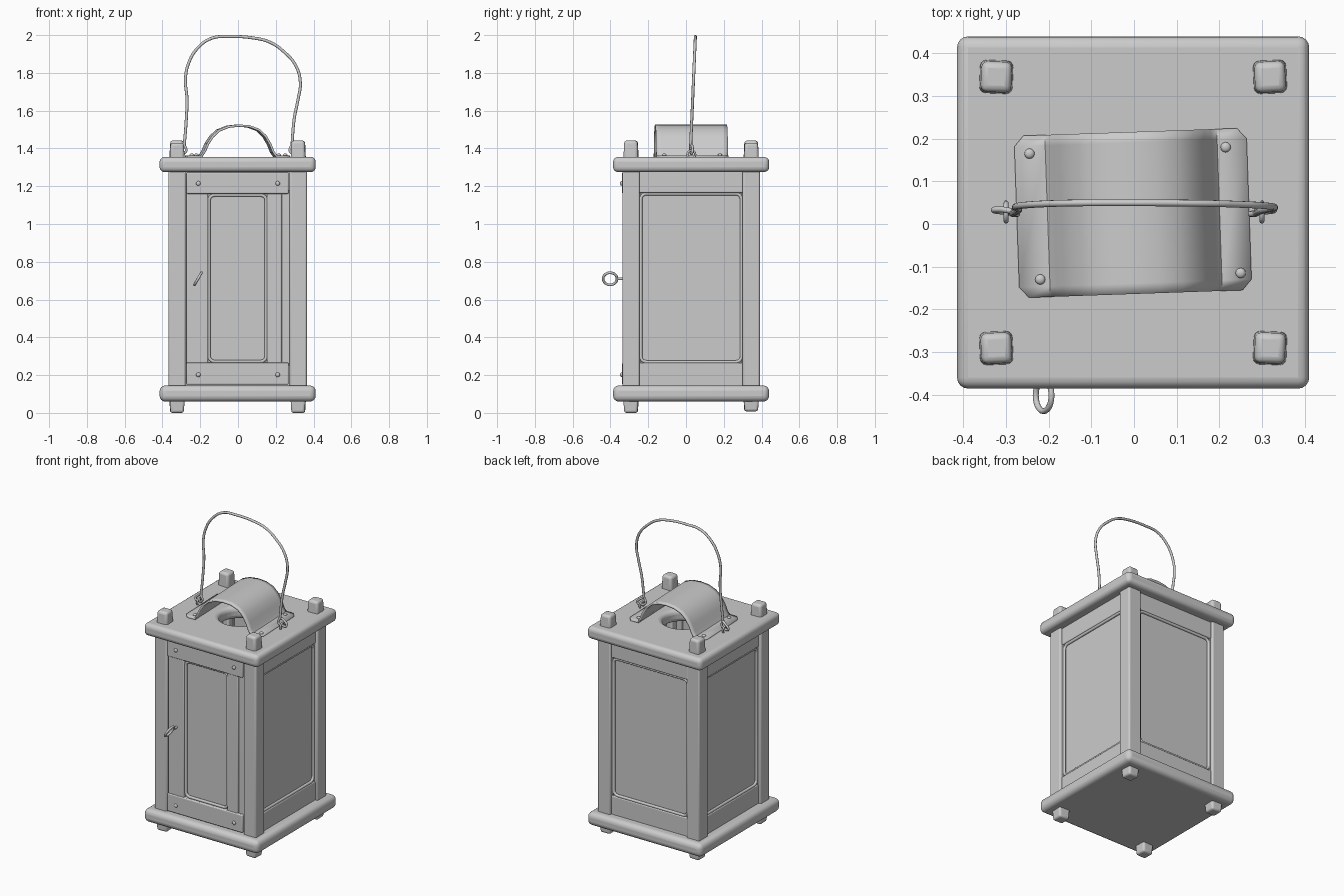
import bpy, bmesh, math
from mathutils import Vector, Matrix

default = bpy.data.objects.get("Cube")
if default:
    bpy.data.objects.remove(default)

CX, CY = -0.002, 0.027          # centre of the lantern body
grey = bpy.data.materials.new("plain grey")
grey.use_nodes = True
GREY = (0.6, 0.6, 0.6, 1)
grey.diffuse_color = GREY
grey.node_tree.nodes["Principled BSDF"].inputs["Base Color"].default_value = GREY


def finish(ob, bevel=0.0, segments=3):
    ob.data.materials.clear()
    ob.data.materials.append(grey)
    if bevel:
        mod = ob.modifiers.new("soft edges", 'BEVEL')
        mod.width, mod.segments, mod.limit_method = bevel, segments, 'ANGLE'
    bpy.ops.object.select_all(action='DESELECT')
    ob.select_set(True)
    bpy.context.view_layer.objects.active = ob
    bpy.ops.object.shade_smooth_by_angle(angle=math.radians(40))
    return ob


def mesh_object(name, bm):
    me = bpy.data.meshes.new(name)
    bm.to_mesh(me)
    bm.free()
    ob = bpy.data.objects.new(name, me)
    bpy.context.collection.objects.link(ob)
    return ob


def box(name, lo, hi, bevel=0.006, taper=0.0, turn=0.0):
    """Box between two corners; taper shrinks the top, or the bottom if negative."""
    lo, hi = Vector(lo), Vector(hi)
    bm = bmesh.new()
    bmesh.ops.create_cube(bm, size=1)
    for v in bm.verts:
        if v.co.z * taper > 0:
            v.co.xy *= 1 - abs(taper)
        v.co = Vector(a * b for a, b in zip(v.co, hi - lo))
    bm.transform(Matrix.Translation((lo + hi) / 2) @ Matrix.Rotation(turn, 4, 'Z'))
    return finish(mesh_object(name, bm), bevel)


def wire(name, points, radius, closed=False, smooth=True):
    cu = bpy.data.curves.new(name, 'CURVE')
    cu.dimensions = '3D'
    cu.bevel_depth, cu.bevel_resolution, cu.resolution_u = radius, 3, 6
    cu.use_fill_caps = True
    if smooth:
        sp = cu.splines.new('BEZIER')
        sp.bezier_points.add(len(points) - 1)
        for bp, p in zip(sp.bezier_points, points):
            bp.co = p
            bp.handle_left_type = bp.handle_right_type = 'AUTO'
    else:
        sp = cu.splines.new('POLY')
        sp.points.add(len(points) - 1)
        for bp, p in zip(sp.points, points):
            bp.co = (*p, 1)
    sp.use_cyclic_u = closed
    ob = bpy.data.objects.new(name, cu)
    bpy.context.collection.objects.link(ob)
    bpy.ops.object.select_all(action='DESELECT')
    ob.select_set(True)
    bpy.context.view_layer.objects.active = ob
    bpy.ops.object.convert(target='MESH')
    return finish(bpy.context.object)


def ring(name, centre, radius, thick, tilt=Matrix()):
    """Ring lying in the YZ plane."""
    pts = []
    for i in range(24):
        a = i * math.tau / 24
        pts.append(Vector(centre) + tilt @ Vector((0, math.cos(a), math.sin(a))) * radius)
    return wire(name, pts, thick, True, False)


def nail(name, loc, direction):
    bm = bmesh.new()
    bmesh.ops.create_uvsphere(bm, u_segments=12, v_segments=8, radius=0.012)
    ob = mesh_object(name, bm)
    ob.location = loc
    ob.scale = [0.7 if d else 1 for d in direction]
    return finish(ob)


def bead(name, half, low, high, place, radius=0.009, corner=0.03, offset=0.0):
    """Rounded rectangle moulding around a pane."""
    pts = []
    for q, (sx, z) in enumerate(((1, high), (-1, high), (-1, low), (1, low))):
        sz = 1 if z == high else -1
        for i in range(6):
            a = (q + i / 5) * math.pi / 2
            pts.append(place @ Vector((offset + sx * (half - corner) + corner * math.cos(a),
                                       -0.338, z - sz * corner + corner * math.sin(a))))
    return wire(name, pts, radius, True, False)


# Base plate and roof plate with its smoke hole
def plate(name, z0, z1):
    return box(name, (CX - .413, CY - .413, z0), (CX + .413, CY + .413, z1), 0)

finish(plate("base_plate", .06, .145), .03, 4)
roof = plate("roof_plate", 1.275, 1.355)
bm = bmesh.new()
bmesh.ops.create_cone(bm, cap_ends=True, segments=48, radius1=.125, radius2=.125, depth=.5)
cutter = mesh_object("hole_cutter", bm)
cutter.location = (0, .025, 1.3)
cutter.hide_render = True
cut = roof.modifiers.new("smoke hole", 'BOOLEAN')
cut.object, cut.solver = cutter, 'EXACT'
bpy.context.view_layer.objects.active = roof
bpy.ops.object.modifier_apply(modifier=cut.name)
bpy.data.objects.remove(cutter)
finish(roof, .026, 4)

# Corner posts with pegs through both plates
for sx, side in ((-1, "right"), (1, "left")):
    for sy, end in ((-1, "front"), (1, "back")):
        x, y, tag = CX + sx * .321, CY + sy * .318, f"{end}_{side}"
        box("post_" + tag, (x - .046, y - .046, .13), (x + .046, y + .046, 1.29), .01)
        lift = .012 if sx * sy < 0 else 0
        box("roof_peg_" + tag, (x - .04, y - .04, 1.33), (x + .04, y + .04, 1.43 + lift),
            .015, .12, sx * sy * .04)
        box("foot_peg_" + tag, (x - .04, y - .04, 0 if sy < 0 else .008), (x + .04, y + .04, .08),
            .012, -.12, sx * sy * .04)

# Side and back walls: pane, rails and moulding, turned about the body centre
body = Matrix.Translation((CX, CY, 0))
for name, angle in (("left", 90), ("back", 180), ("right", 270)):
    place = body @ Matrix.Rotation(math.radians(angle), 4, 'Z')
    parts = [box(name + "_pane", (-.28, -.332, .25), (.28, -.322, 1.18), 0),
             box(name + "_top_rail", (-.278, -.35, 1.165), (.278, -.315, 1.28)),
             box(name + "_bottom_rail", (-.278, -.35, .14), (.278, -.315, .265))]
    for sx in (-1, 1):
        a, b = sorted((sx * .268, sx * .28))
        parts.append(box(name + "_edge_strip", (a, -.345, .255), (b, -.315, 1.175), .002))
    for p in parts:
        p.matrix_world = place
    bead(name + "_moulding", .267, .27, 1.16, place)

# Front door: pane, stiles, rails, moulding and nails
door = [box("door_pane", (-.16, -.335, .25), (.165, -.325, 1.18), 0),
        box("door_wide_stile", (-.272, -.358, .25), (-.157, -.318, 1.18)),
        box("door_stile", (.155, -.358, .25), (.232, -.318, 1.18)),
        box("door_hinge_strip", (.232, -.35, .25), (.276, -.318, 1.18), .004),
        box("door_top_rail", (-.272, -.365, 1.16), (.27, -.318, 1.274)),
        box("door_bottom_rail", (-.272, -.365, .15), (.27, -.318, .266))]
for p in door:
    p.matrix_world = body
bead("door_moulding", .152, .272, 1.153, body @ Matrix.Translation((0, -.005, 0)))
for x in (-.21, .21):
    for z in (.202, 1.215):
        nail("door_nail", (x, CY - .368, z), (0, 1, 0))

# Ring pull on the door
tilt = Matrix.Rotation(math.radians(30), 3, 'Y')
ring("door_ring", (-.212, -.402, .71), .037, .007, tilt)
wire("ring_shank", [(-.212, -.372, .71), (-.212, -.325, .71)], .008, False, False)

# Bent metal smoke hood, extruded from its profile
side = [(-.275, 1.357), (-.2, 1.358), (-.182, 1.385), (-.165, 1.425), (-.14, 1.463), (-.105, 1.495),
        (-.055, 1.515), (0, 1.521), (.055, 1.517), (.105, 1.498), (.14, 1.465), (.165, 1.422),
        (.182, 1.38), (.198, 1.358), (.27, 1.357)]
bm = bmesh.new()
rows = []
for y in (-.19, -.165, .165, .19):
    tuck = .022 if abs(y) > .18 else 0
    rows.append([bm.verts.new((x - math.copysign(tuck, x) if abs(x) > .25 else x, y, z))
                 for x, z in side])
for r0, r1 in zip(rows, rows[1:]):
    for i in range(len(side) - 1):
        bm.faces.new((r0[i], r0[i + 1], r1[i + 1], r1[i]))
bmesh.ops.recalc_face_normals(bm, faces=bm.faces)
hood = mesh_object("smoke_hood", bm)
hood.location = (0, .026, 0)
hood.rotation_euler.z = math.radians(2)
solid = hood.modifiers.new("sheet thickness", 'SOLIDIFY')
solid.thickness, solid.offset = .012, 0
finish(hood)
for x, y in ((-.245, .165), (.215, .18), (-.22, -.13), (.25, -.115)):
    nail("hood_nail", (x, y, 1.365), (0, 0, 1))

# Wire handle hooked into two eyelets
for sx in (-1, 1):
    ring("handle_eyelet", (sx * .3, .028, 1.368), .021, .006)
    wire("handle_hook", [(sx * .285, .024, 1.42), (sx * .275, .024, 1.385), (sx * .3, .028, 1.372),
                         (sx * .328, .032, 1.378), (sx * .31, .034, 1.405), (sx * .285, .03, 1.42)], .007)
arc = [(-.285, 1.41), (-.274, 1.55), (-.27, 1.66), (-.278, 1.77), (-.262, 1.85), (-.215, 1.93),
       (-.14, 1.983), (-.04, 1.992), (.08, 1.985), (.17, 1.962), (.245, 1.91), (.305, 1.84),
       (.33, 1.75), (.318, 1.66), (.298, 1.56), (.285, 1.41)]
wire("wire_handle", [(x, .024 + .026 * max(0, (z - 1.4) / .6), z) for x, z in arc], .008)
